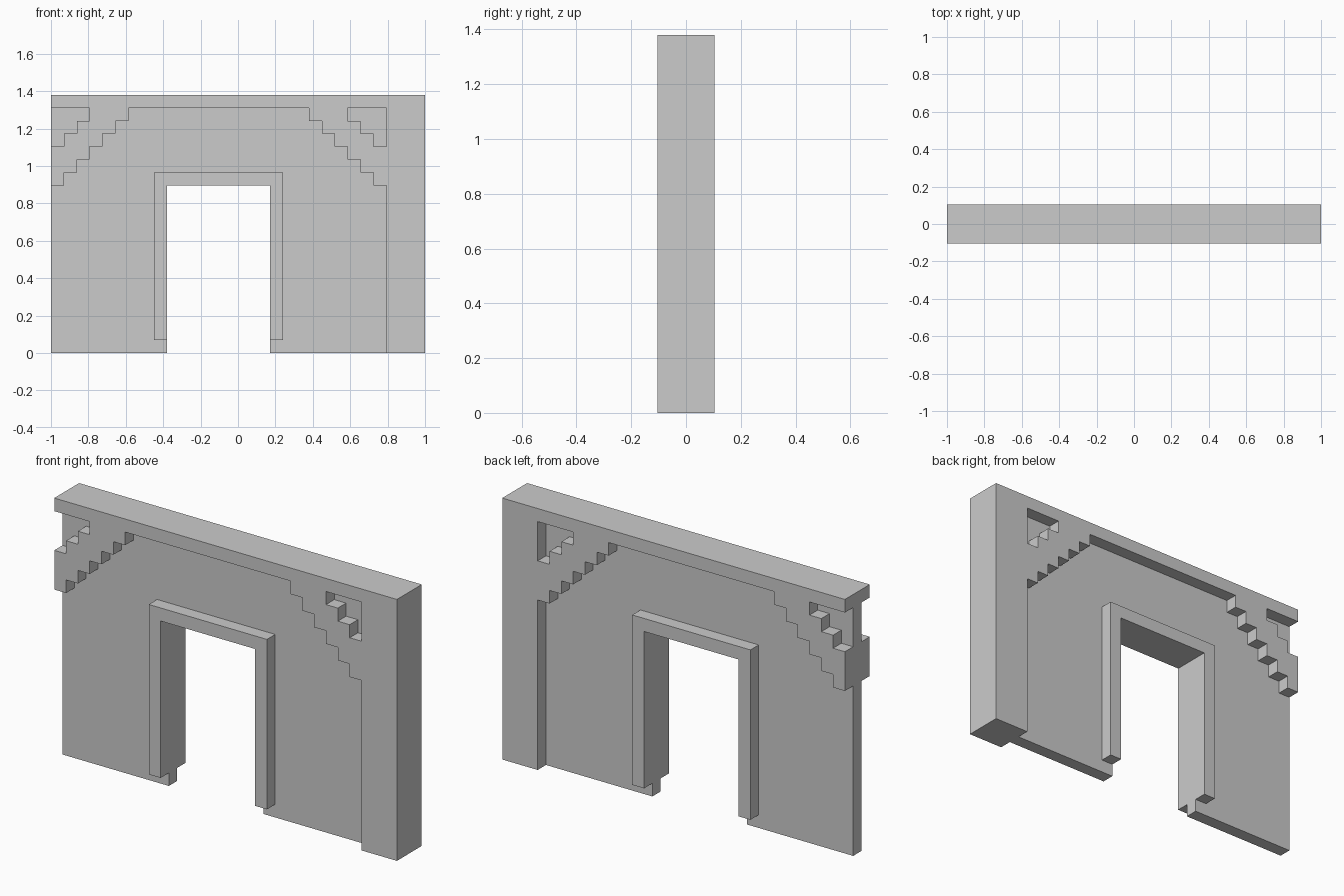
import bpy, bmesh

if "Cube" in bpy.data.objects:
    bpy.data.objects.remove(bpy.data.objects["Cube"])

U = 2 / 29          # the model sits on a 29 x 20 x 3 unit grid


def prism(name, outline, depth):
    """Extrude an x-z outline (grid units) symmetrically about y = 0."""
    bm = bmesh.new()
    half = depth * U / 2
    verts = [bm.verts.new((x * U - 1, -half, z * U)) for x, z in outline]
    face = bm.faces.new(verts)
    out = bmesh.ops.extrude_face_region(bm, geom=[face])
    moved = [g for g in out["geom"] if isinstance(g, bmesh.types.BMVert)]
    bmesh.ops.translate(bm, verts=moved, vec=(0, 2 * half, 0))
    bmesh.ops.recalc_face_normals(bm, faces=bm.faces)
    mesh = bpy.data.meshes.new(name)
    bm.to_mesh(mesh)
    bm.free()
    obj = bpy.data.objects.new(name, mesh)
    bpy.context.collection.objects.link(obj)
    return obj


def brace_outline():
    """Diagonal stepped band rising from the wall end to the top beam."""
    lower, upper = [(0, 13)], []
    for k in range(6):
        lower += [(k + 1, 13 + k), (k + 1, 14 + k)]
    for k in range(3):
        upper += [(k, 16 + k), (k + 1, 16 + k)]
    upper.append((3, 19))
    return lower + upper[::-1]


# Thin wall panel, its doorway edge tucked inside the door frame
prism("wall_panel", [
    (0, 0), (9, 0), (9, 1), (8.5, 1), (8.5, 13.5), (17.5, 13.5),
    (17.5, 1), (17, 1), (17, 0), (26, 0), (26, 19), (0, 19)], 1)

# Top beam and end post in one piece
prism("beam_and_post", [
    (0, 19), (26, 19), (26, 0), (29, 0), (29, 20), (0, 20)], 3)

# Door frame, raised one unit off the floor
prism("door_frame", [
    (8, 1), (9, 1), (9, 13), (17, 13), (17, 1), (18, 1),
    (18, 14), (8, 14)], 3)

# Stepped corner braces, mirrored between wall end and post
brace = brace_outline()
prism("left_brace", brace, 3)
prism("right_brace", [(26 - x, z) for x, z in brace], 3)
